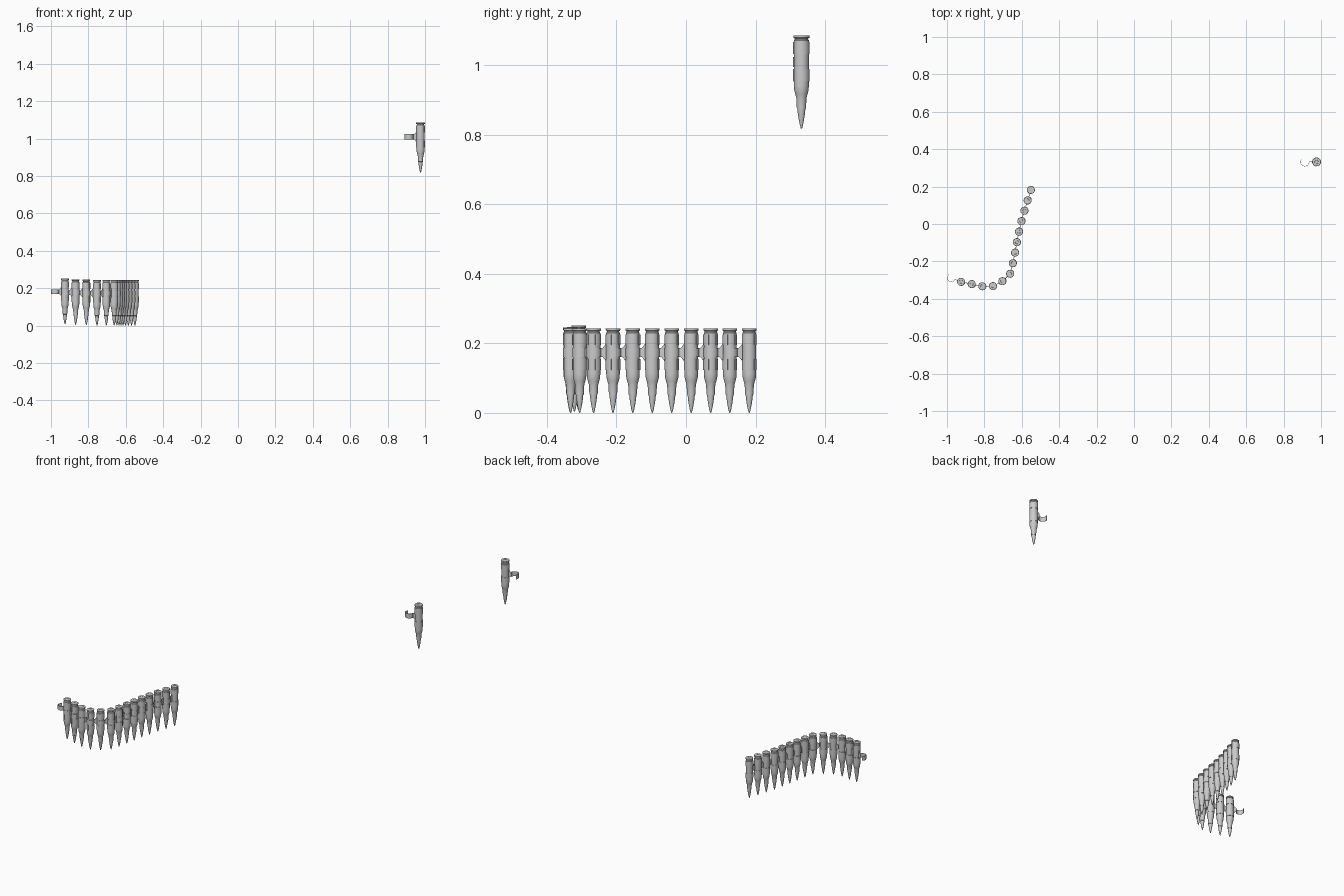
import bpy, bmesh, math
from math import radians, cos, sin, pi

if "Cube" in bpy.data.objects:
    bpy.data.objects.remove(bpy.data.objects["Cube"])

SEG = 32
PITCH = 0.0625            # spacing between neighbouring rounds (full scale)
LINK_Z = 0.192            # height of the link hook on the round
R_IN, R_OUT = 0.0217, 0.0237


def finish(bm, name):
    bmesh.ops.recalc_face_normals(bm, faces=bm.faces)
    me = bpy.data.meshes.new(name)
    bm.to_mesh(me)
    bm.free()
    for p in me.polygons:
        p.use_smooth = True
    me.set_sharp_from_angle(angle=radians(35))
    return me


def lathe(name, profile):
    bm = bmesh.new()
    vs = [bm.verts.new((r, 0, z)) for r, z in profile]
    es = [bm.edges.new(p) for p in zip(vs, vs[1:])]
    bmesh.ops.spin(bm, geom=vs + es, cent=(0, 0, 0), axis=(0, 0, 1),
                   angle=2 * pi, steps=SEG, use_duplicate=False)
    bmesh.ops.remove_doubles(bm, verts=bm.verts, dist=1e-5)
    return finish(bm, name)


def sweep(bm, rings):
    """Solid skin through a row of four-point sections."""
    rows = [[bm.verts.new(p) for p in ring] for ring in rings]
    for a, b in zip(rows, rows[1:]):
        for i in range(4):
            j = (i + 1) % 4
            bm.faces.new((a[i], a[j], b[j], b[i]))
    bm.faces.new(rows[0])
    bm.faces.new(rows[-1])


def band(bm, cx, a0, a1, z0, z1):
    """Open sheet-metal loop around a vertical axis at x = cx."""
    rings = []
    for k in range(29):
        a = radians(a0 + (a1 - a0) * k / 28)
        rings.append([(cx + r * cos(a), r * sin(a), z)
                      for r, z in ((R_IN, z0), (R_OUT, z0), (R_OUT, z1), (R_IN, z1))])
    sweep(bm, rings)


# Cartridge: pointed tip, neck, shoulder, case, extractor groove, rim, primer
round_mesh = lathe("cartridge", [
    (0, 0), (0.002, 0.001), (0.0048, 0.012), (0.0082, 0.030), (0.0105, 0.046),
    (0.0116, 0.058), (0.0132, 0.059), (0.0148, 0.090), (0.0178, 0.100),
    (0.0208, 0.112), (0.0216, 0.125), (0.0218, 0.254), (0.0195, 0.257),
    (0.0195, 0.260), (0.0230, 0.262), (0.0232, 0.268), (0.0225, 0.269),
    (0.0100, 0.269), (0.0095, 0.2675), (0, 0.2675)])

# Link: two loops on its own round, one hook for the next, flared bridge
bm = bmesh.new()
band(bm, 0, -30, 270, 0.136, 0.172)
band(bm, 0, -30, 270, 0.2155, 0.250)
band(bm, -PITCH, 145, 362, LINK_Z - 0.014, LINK_Z + 0.014)
bridge = [(-0.0402, 0.014), (-0.034, 0.014), (-0.028, 0.021), (-0.0222, 0.029)]
sweep(bm, [[(x, -0.0015, LINK_Z - h), (x, 0.0015, LINK_Z - h),
            (x, 0.0015, LINK_Z + h), (x, -0.0015, LINK_Z + h)] for x, h in bridge])
link_mesh = finish(bm, "link")


def place(tag, x, y, z, angle, scale):
    for part, me in (("cartridge", round_mesh), ("link", link_mesh)):
        ob = bpy.data.objects.new(f"{part}_{tag}", me)
        ob.location = (x, y, z)
        ob.rotation_euler = (0, 0, angle)
        ob.scale = (scale,) * 3
        bpy.context.collection.objects.link(ob)


# Belt lying in a curve; the first point is the free end hook
path = [(-0.977, -0.288), (-0.925, -0.309), (-0.868, -0.321), (-0.811, -0.333),
        (-0.754, -0.332), (-0.704, -0.306), (-0.662, -0.266), (-0.648, -0.210),
        (-0.636, -0.153), (-0.626, -0.097), (-0.615, -0.041), (-0.602, 0.015),
        (-0.586, 0.071), (-0.569, 0.126), (-0.551, 0.182)]
lift = {1: 0.008, 2: 0.004, 3: 0.002}
for i in range(1, len(path)):
    (px, py), (x, y) = path[i - 1], path[i]
    place(f"belt_{i}", x, y, lift.get(i, 0), math.atan2(y - py, x - px), 0.905)

# Single loose round with its link
place("single", 0.976, 0.332, 0.8175, 0, 1.0)
